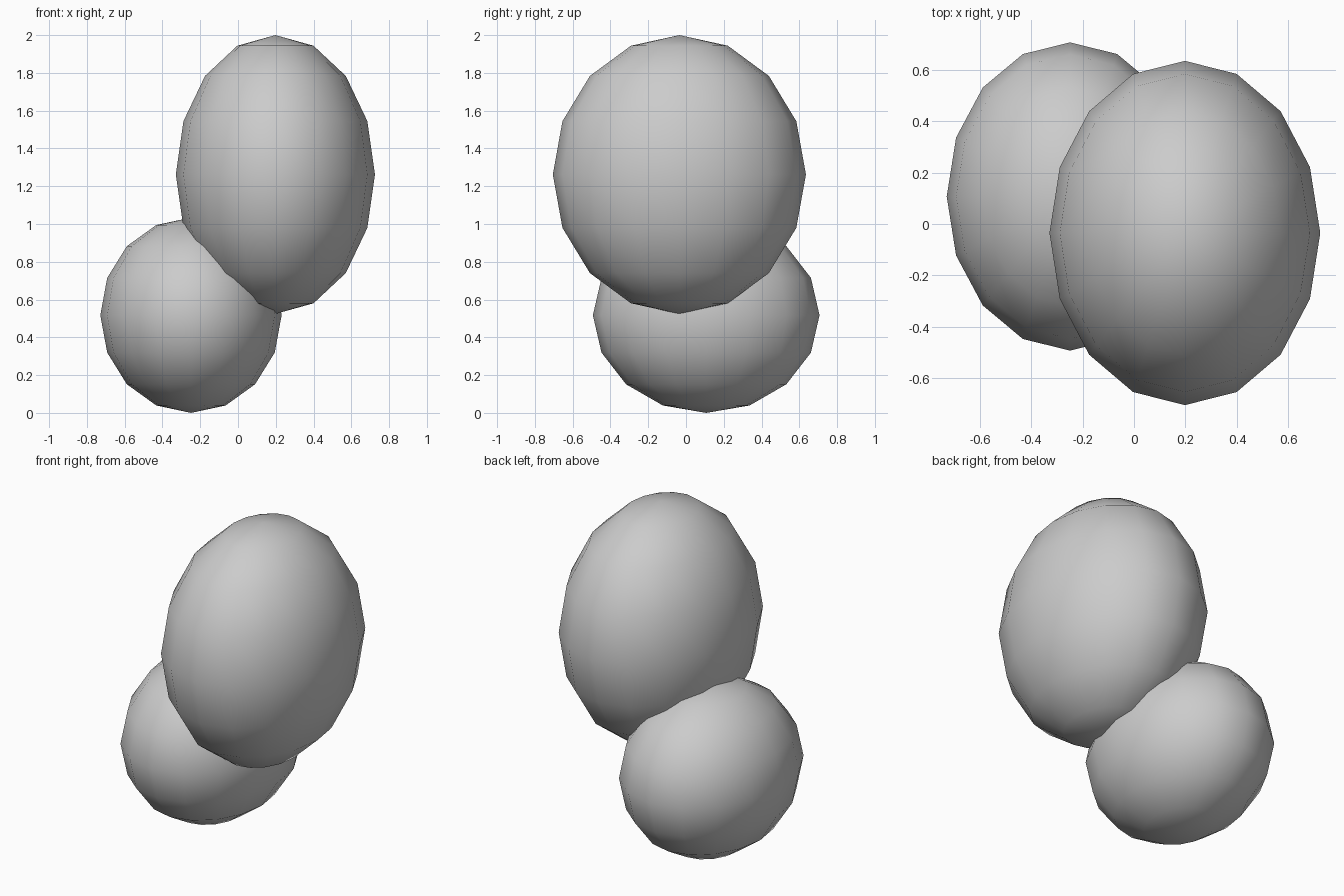
import bpy

if "Cube" in bpy.data.objects:
    bpy.data.objects.remove(bpy.data.objects["Cube"])


def ellipsoid(name, centre, radii):
    """Smooth low-poly ball stretched to the given radii."""
    bpy.ops.mesh.primitive_uv_sphere_add(segments=16, ring_count=8, radius=1, location=centre)
    ball = bpy.context.object
    ball.name = name
    ball.scale = radii
    bpy.ops.object.transform_apply(location=False, rotation=False, scale=True)
    bpy.ops.object.shade_smooth()
    return ball


# Large upper lobe, toward the right and front
ellipsoid("upper_lobe", (0.198, -0.035, 1.262), (0.527, 0.67, 0.738))
# Smaller lower lobe, toward the left and back
ellipsoid("lower_lobe", (-0.249, 0.107, 0.517), (0.48, 0.6, 0.517))
